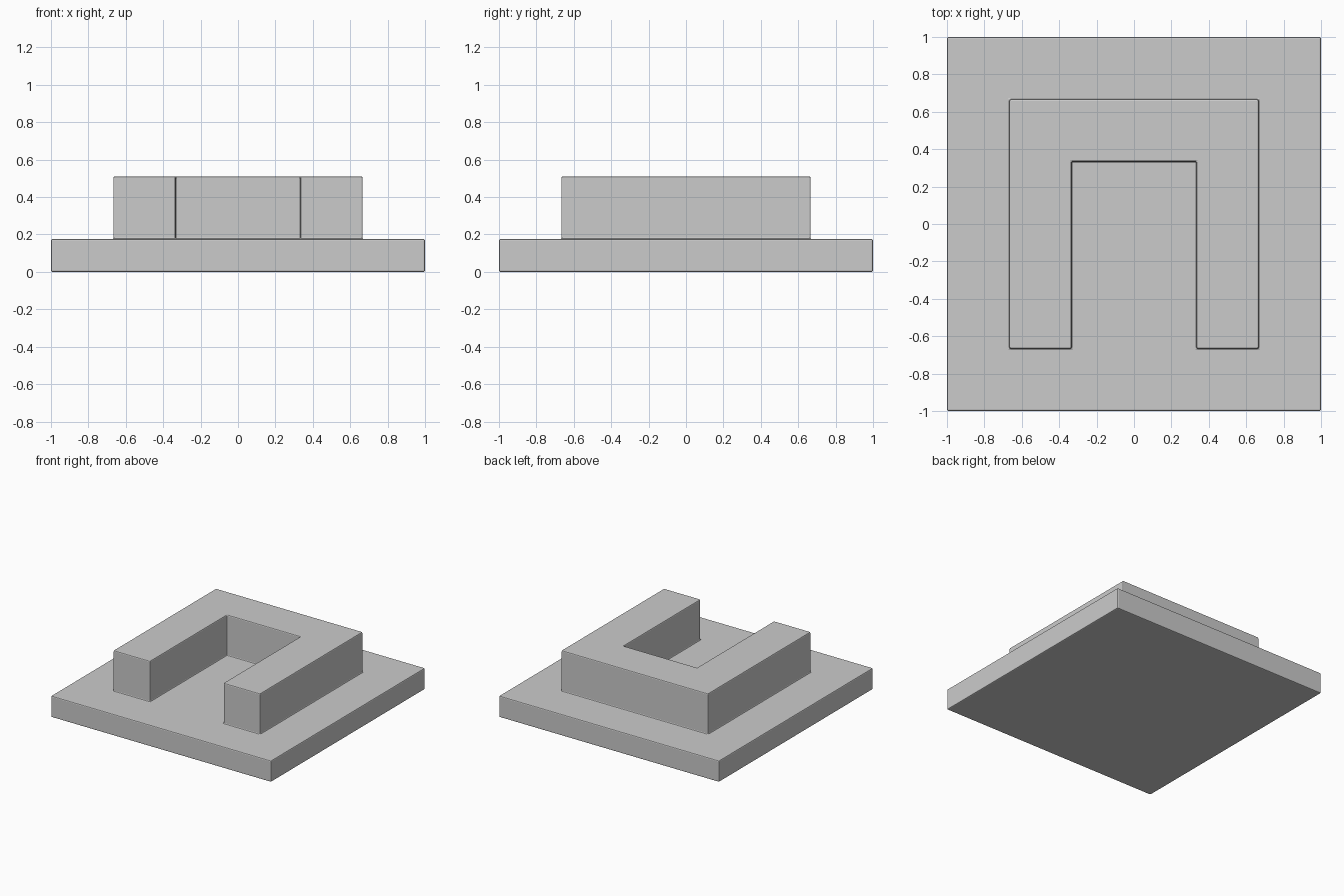
import bpy, bmesh

if "Cube" in bpy.data.objects:
    bpy.data.objects.remove(bpy.data.objects["Cube"])

BASE_H, TOP_H = 0.175, 0.51

grey = bpy.data.materials.new("light grey")
grey.diffuse_color = (0.6, 0.6, 0.6, 1)
grey.use_nodes = True
grey.node_tree.nodes["Principled BSDF"].inputs["Base Color"].default_value = grey.diffuse_color


def lift(bm, faces, height):
    """Extrude a group of faces straight up, dropping the originals; return the new tops."""
    made = bmesh.ops.extrude_face_region(bm, geom=faces)["geom"]
    for v in (g for g in made if isinstance(g, bmesh.types.BMVert)):
        v.co.z += height
    return [g for g in made if isinstance(g, bmesh.types.BMFace)]


def in_u(face):
    """True for the cells of the U, which opens towards the front."""
    c = face.calc_center_median()
    inside = abs(c.x) < 0.667 and abs(c.y) < 0.667
    notch = abs(c.x) < 0.333 and c.y < 0.333
    return inside and not notch


# Square slab on a 6 x 6 grid
bm = bmesh.new()
bmesh.ops.create_grid(bm, x_segments=6, y_segments=6, size=1)
top = lift(bm, bm.faces[:], BASE_H)

# Raised U-shaped wall
u_faces = [f for f in top if in_u(f)]
lift(bm, u_faces, TOP_H - BASE_H)
bmesh.ops.delete(bm, geom=[f for f in u_faces if f.is_valid], context="FACES")
bmesh.ops.recalc_face_normals(bm, faces=bm.faces[:])

mesh = bpy.data.meshes.new("slab_with_u_wall")
bm.to_mesh(mesh)
bm.free()
mesh.materials.append(grey)
obj = bpy.data.objects.new("slab_with_u_wall", mesh)
bpy.context.collection.objects.link(obj)

# Hairline softened edges
bevel = obj.modifiers.new("soft edges", "BEVEL")
bevel.width = 0.008
bevel.segments = 2
bevel.limit_method = "ANGLE"
